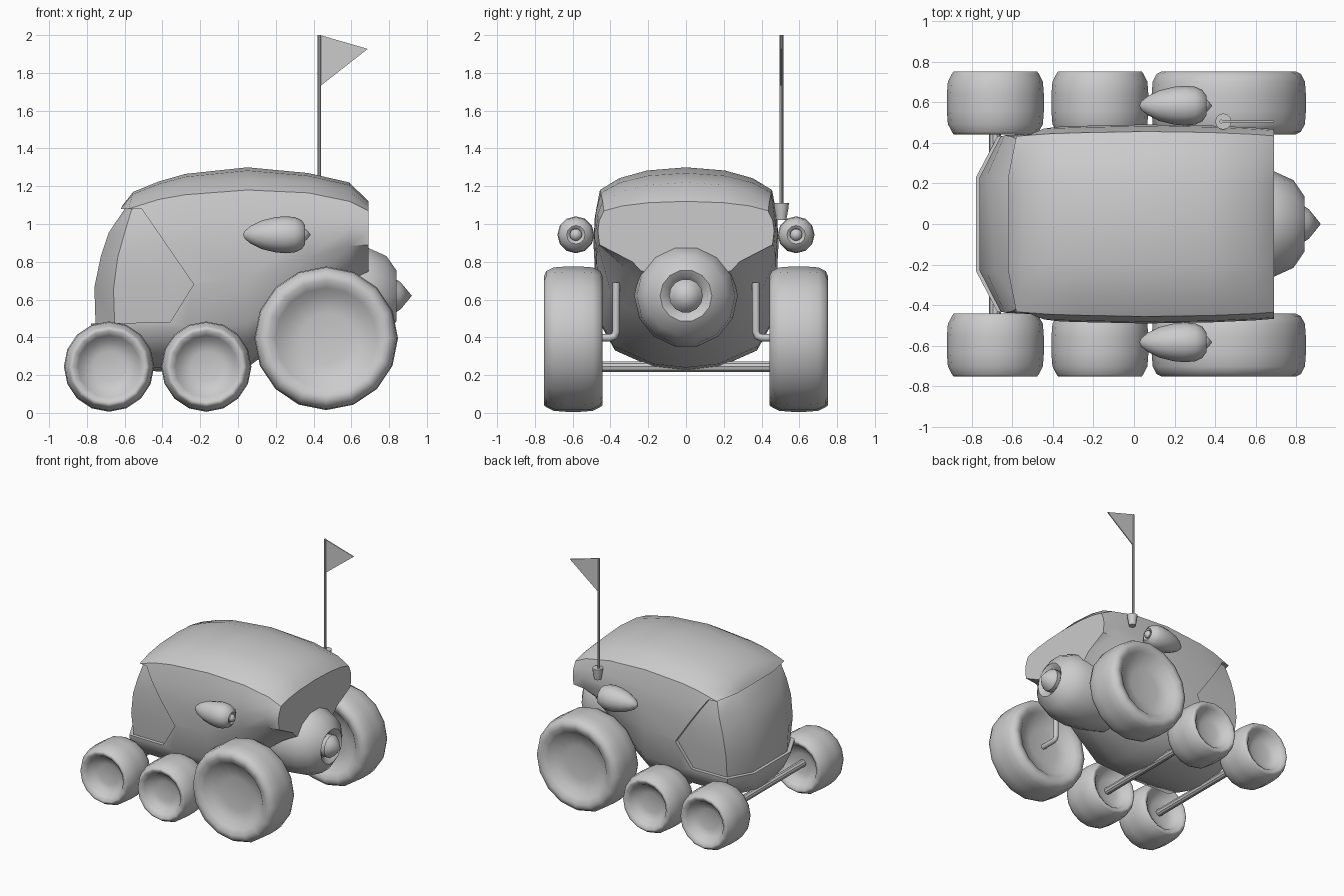
import bpy, bmesh, math
from mathutils import Vector

if "Cube" in bpy.data.objects:
    bpy.data.objects.remove(bpy.data.objects["Cube"])


def smooth(ob, angle):
    bpy.ops.object.select_all(action='DESELECT')
    ob.select_set(True)
    bpy.context.view_layer.objects.active = ob
    bpy.ops.object.shade_smooth_by_angle(angle=math.radians(angle))


def make(name, verts, faces, angle=35):
    me = bpy.data.meshes.new(name)
    me.from_pydata([tuple(v) for v in verts], [], faces)
    ob = bpy.data.objects.new(name, me)
    bpy.context.collection.objects.link(ob)
    bm = bmesh.new()
    bm.from_mesh(me)
    bmesh.ops.remove_doubles(bm, verts=bm.verts, dist=1e-5)
    bmesh.ops.recalc_face_normals(bm, faces=bm.faces)
    bm.to_mesh(me)
    bm.free()
    if angle:
        smooth(ob, angle)
    return ob


def revolve(name, prof, axis, loc, n, scale=1.0, angle=35):
    """Spin (along, radius) points around an axis."""
    verts, faces = [], []
    for a, r in prof:
        for i in range(n):
            t = 2 * math.pi * i / n
            c, s = r * math.cos(t), r * math.sin(t)
            p = {'X': (a, c, s), 'Y': (c, a, s), 'Z': (c, s, a)}[axis]
            verts.append(Vector(p) * scale + Vector(loc))
    for k in range(len(prof) - 1):
        for i in range(n):
            j = (i + 1) % n
            faces.append((k * n + i, k * n + j, (k + 1) * n + j, (k + 1) * n + i))
    return make(name, verts, faces, angle)


def interp(table, z):
    for (z0, x0), (z1, x1) in zip(table, table[1:]):
        if z <= z1:
            return x0 + (x1 - x0) * max(0, (z - z0) / (z1 - z0))
    return table[-1][1]


def prism(name, pts, y0, y1):
    n = len(pts)
    verts = [(x, y, z) for y in (y0, y1) for x, z in pts]
    faces = [tuple(range(n)), tuple(range(n, 2 * n))]
    faces += [(i, (i + 1) % n, n + (i + 1) % n, n + i) for i in range(n)]
    return make(name, verts, faces, 0)


def subtract(ob, cutter):
    m = ob.modifiers.new('cut', 'BOOLEAN')
    m.operation, m.solver, m.object = 'DIFFERENCE', 'EXACT', cutter
    bpy.context.view_layer.objects.active = ob
    bpy.ops.object.modifier_apply(modifier=m.name)
    bpy.data.objects.remove(cutter)


# Hull: lofted sections (x or x-by-height table, top, crease, bottom, half width, chine)
nose = [(.22, -.66), (.30, -.72), (.45, -.775), (.52, -.80), (.75, -.775), (.95, -.71), (1.08, -.62), (1.1, -.61)]
corner = [(.22, -.60), (.30, -.635), (.45, -.675), (.52, -.685), (.76, -.675), (.95, -.62), (1.08, -.58), (1.17, -.555)]
STATIONS = [
    (nose, 1.10, 1.08, .25, .25, 1), (corner, 1.17, 1.08, .225, .465, 1),
    (-.42, 1.225, 1.13, .22, .478, 1), (-.28, 1.265, 1.155, .22, .483, 1),
    (.05, 1.30, 1.18, .24, .49, 1), (.37, 1.27, 1.165, .48, .485, .9),
    (.59, 1.22, 1.12, .65, .475, .74), (.69, 1.12, 1.07, .71, .467, .66)]


def hull(name):
    verts, faces = [], []
    for x, zt, zc, zb, w, k in STATIONS:
        d, h = zt - zc, zc - zb
        half = [(0, zt), (.42 * w, zt - .14 * d), (.72 * w, zt - .48 * d), (.93 * w, zc),
                (.985 * w, zc - .15 * h), (w, zc - .3 * h), (.98 * w, zc - .5 * h),
                (.92 * k * w, zc - .75 * h), (.78 * k * w, zc - .88 * h),
                (.35 * k * w, zb + .02 * h), (0, zb)]
        ring = half + [(-y, z) for y, z in half[-2:0:-1]]
        verts += [(interp(x, z) if isinstance(x, list) else x, y, z) for y, z in ring]
    n = 20
    for s in range(len(STATIONS) - 1):
        for i in range(n):
            j = (i + 1) % n
            faces.append((s * n + i, s * n + j, s * n + n + j, s * n + n + i))
    faces += [(0, 1, 19), (10, 9, 11)]
    faces += [(i, i + 1, 19 - i, 20 - i) for i in range(1, 9)]
    faces.append(tuple(range((len(STATIONS) - 1) * n, len(STATIONS) * n)))
    return make(name, verts, faces, 0)


body = hull('body')

# Wraparound window recess
core = hull('window_core')
pivot = Vector((-.1, 0, .75))
for v in core.data.vertices:
    q = v.co - pivot
    v.co = pivot + Vector((q.x * .965, q.y * .94, q.z * .99))
recess = prism('window_recess', [(-1, .47), (-.36, .48), (-.235, .68), (-.51, 1.08), (-1, 1.08)], -.7, .7)
subtract(recess, core)
subtract(body, recess)
smooth(body, 42)


# Wheels: barrel tyres with dished hubs on both faces
def wheel(name, x, y, z, r, hub):
    side = [(.075, 0), (.08, hub * .5), (.095, hub * .85), (.135, hub),
            (.155, hub + .35 * (r - hub)), (.155, hub + .55 * (r - hub)),
            (.143, r - .025), (.105, r - .005), (.04, r)]
    prof = side + [(-a, q) for a, q in side[::-1]]
    revolve(name, prof, 'Y', (x, y, z), 16, angle=62)


for s, side in ((-1, 'front'), (1, 'back')):
    wheel('large_wheel_' + side, .467, s * .597, .395, .38, .268)
    for i, x in enumerate((-.683, -.168)):
        wheel(f'small_wheel_{side}_{i + 1}', x, s * .597, .245, .239, .165)

# Straight axles for the small wheels
for i, x in enumerate((-.685, -.17)):
    revolve(f'axle_{i + 1}', [(-.55, 0), (-.55, .029), (.55, .029), (.55, 0)], 'Y', (x, 0, .245), 10)

# Bent struts for the large wheels
for s in (-1, 1):
    cu = bpy.data.curves.new('strut', 'CURVE')
    cu.dimensions = '3D'
    cu.bevel_depth, cu.bevel_resolution, cu.use_fill_caps = .02, 2, True
    path = [(.37, .69), (.37, .43), (.378, .407), (.40, .398), (.55, .398)]
    sp = cu.splines.new('POLY')
    sp.points.add(len(path) - 1)
    for p, (y, z) in zip(sp.points, path):
        p.co = (.465, s * y, z, 1)
    bpy.context.collection.objects.link(bpy.data.objects.new('strut', cu))

# Teardrop thrusters: two side pods and one large engine
POD = [(0, 0), (.008, .02), (.04, .047), (.10, .076), (.17, .093), (.225, .098), (.275, .093),
       (.31, .077), (.329, .049), (.322, .038), (.312, .031), (.328, .032), (.337, .026), (.358, 0)]
for s, side in ((-1, 'front'), (1, 'back')):
    revolve('side_thruster_' + side, POD, 'X', (.027, s * .583, .943), 12)
revolve('main_engine', POD, 'X', (-.082, 0, .62), 14, scale=2.8)

# Flag, pole and socket
fx, fy = .43, .505
revolve('flag_socket', [(1.02, 0), (1.02, .026), (1.075, .036), (1.11, .04), (1.11, 0)],
        'Z', (fx + .01, fy, 0), 12)
revolve('flag_pole', [(1.06, 0), (1.06, .01), (2.0, .01), (2.0, 0)], 'Z', (fx, fy, 0), 8)
prism('flag', [(.435, 2.0), (.687, 1.927), (.435, 1.73)], fy - .004, fy + .004)
